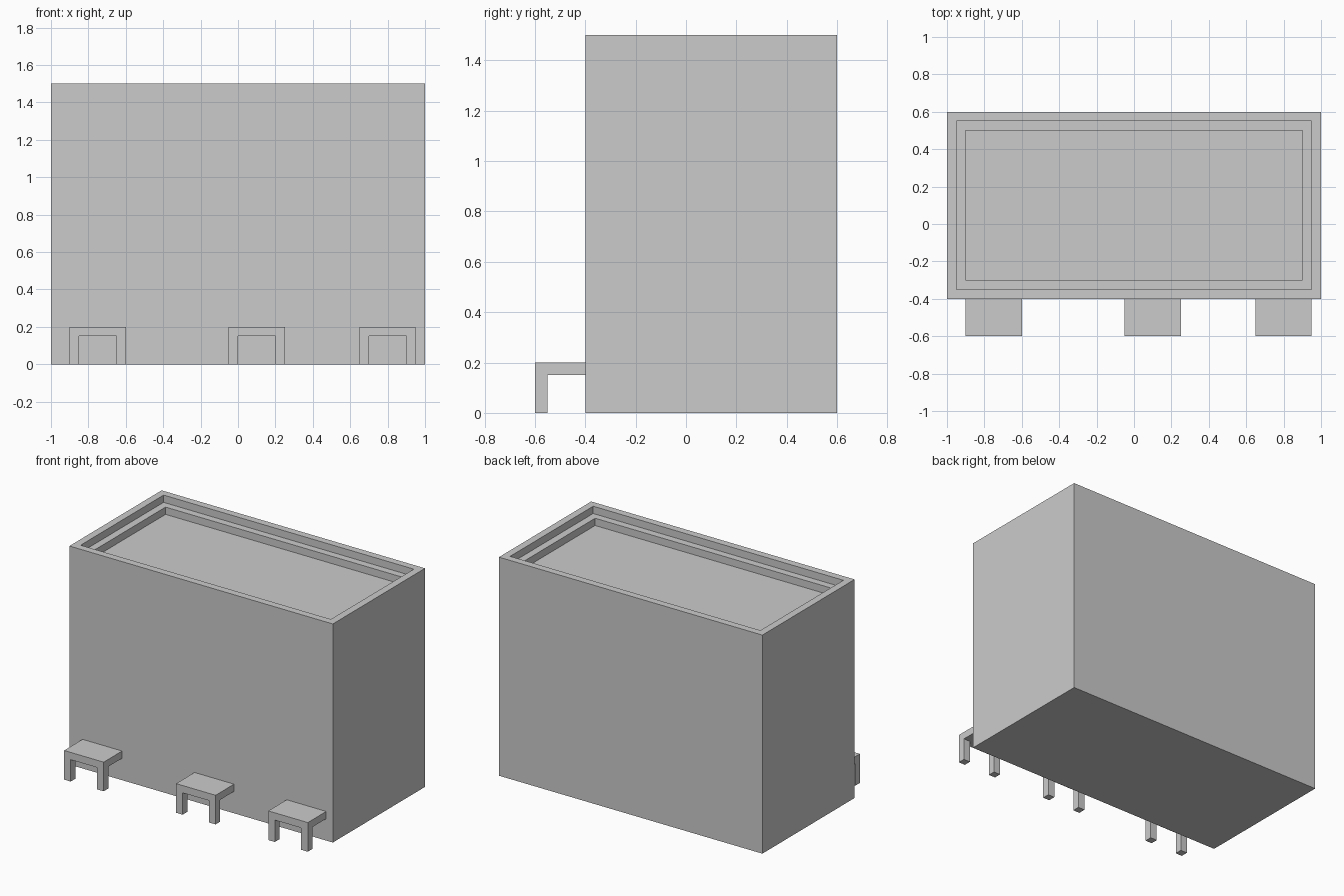
import bpy, bmesh
from mathutils import Vector

if "Cube" in bpy.data.objects:
    bpy.data.objects.remove(bpy.data.objects["Cube"])


def box(lo, hi):
    bm = bmesh.new()
    bmesh.ops.create_cube(bm, size=1)
    lo, hi = Vector(lo), Vector(hi)
    for v in bm.verts:
        v.co = (lo + hi) / 2 + v.co * (hi - lo)
    bm.normal_update()
    return bm


def finish(bm, name):
    mesh = bpy.data.meshes.new(name)
    bm.to_mesh(mesh)
    bm.free()
    obj = bpy.data.objects.new(name, mesh)
    bpy.context.collection.objects.link(obj)
    return obj


# Main block with a two-step recess in the top
bm = box((-1, -0.4, 0), (1, 0.6, 1.5))
top = max(bm.faces, key=lambda f: f.calc_center_median().z)
for _ in range(2):
    bmesh.ops.inset_individual(bm, faces=[top], thickness=0.05, depth=0, use_even_offset=True)
    bm.normal_update()
    for v in bmesh.ops.inset_individual(bm, faces=[top], thickness=0, depth=0)["faces"]:
        pass
    bmesh.ops.translate(bm, verts=top.verts[:], vec=(0, 0, -0.05))
    bm.normal_update()
finish(bm, "building_body")


# Small canopies: a slab against the wall on two front legs
def canopy(name, x):
    w, leg = 0.3, 0.05
    bm = box((x, -0.6, 0.15), (x + w, -0.4, 0.2))
    cuts = [((x + leg, 0, 0), (1, 0, 0)), ((x + w - leg, 0, 0), (1, 0, 0)),
            ((0, -0.6 + leg, 0), (0, 1, 0))]
    for co, no in cuts:
        bmesh.ops.bisect_plane(bm, geom=bm.verts[:] + bm.edges[:] + bm.faces[:],
                               plane_co=co, plane_no=no)
    bm.normal_update()
    feet = [f for f in bm.faces if f.normal.z < -0.5
            and f.calc_center_median().y < -0.56
            and abs(f.calc_center_median().x - x - w / 2) > 0.11]
    bmesh.ops.inset_individual(bm, faces=feet, thickness=0, depth=0)
    for f in feet:
        bmesh.ops.translate(bm, verts=f.verts[:], vec=(0, 0, -0.15))
    bmesh.ops.remove_doubles(bm, verts=bm.verts[:], dist=1e-5)
    bmesh.ops.dissolve_limit(bm, angle_limit=0.01, verts=bm.verts[:], edges=bm.edges[:])
    finish(bm, name)


for label, x in (("left", -0.9), ("middle", -0.05), ("right", 0.65)):
    canopy(label + "_canopy", x)
